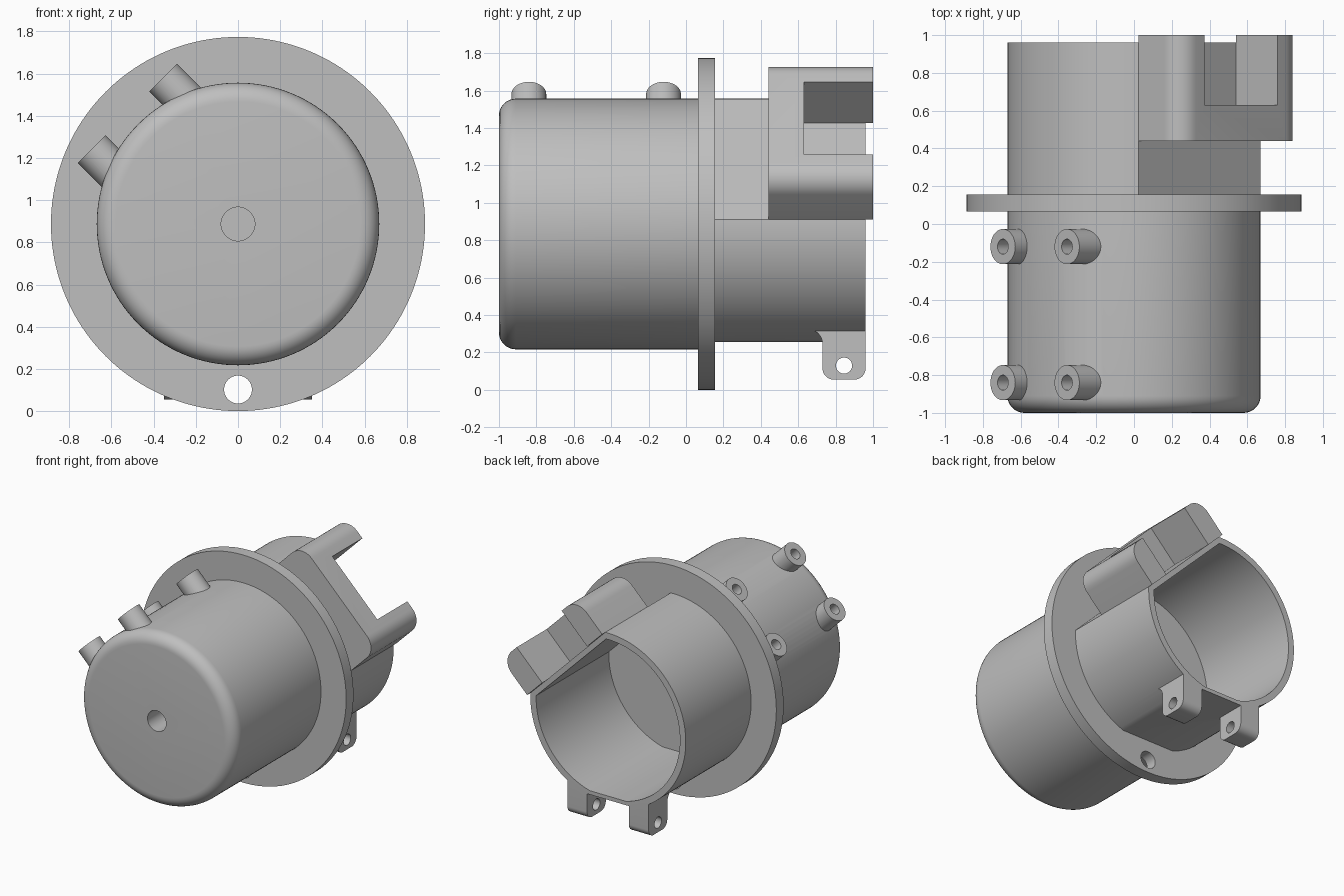
import bpy, bmesh, math
from mathutils import Vector, Matrix

if "Cube" in bpy.data.objects:
    bpy.data.objects.remove(bpy.data.objects["Cube"])

CZ = 0.887                      # height of the main axis
R, RI = 0.67, 0.62              # outer and inner housing radius
DIAG = Vector((1, 0, 1)).normalized()
SIDE = Vector((1, 0, -1)).normalized()
Y = Vector((0, 1, 0))

grey = bpy.data.materials.new("housing grey")
grey.use_nodes = True
grey.diffuse_color = (0.52, 0.52, 0.52, 1)
grey.node_tree.nodes["Principled BSDF"].inputs["Base Color"].default_value = grey.diffuse_color


def make(name, bm):
    bmesh.ops.recalc_face_normals(bm, faces=bm.faces)
    mesh = bpy.data.meshes.new(name)
    bm.to_mesh(mesh)
    bm.free()
    mesh.materials.append(grey)
    ob = bpy.data.objects.new(name, mesh)
    bpy.context.collection.objects.link(ob)
    return ob


def rod(name, start, end, radius, sides=128, flats=(), bevel=0):
    """Cylinder between two points; flats cut it, bevel rounds its start rim."""
    start, end = Vector(start), Vector(end)
    axis = end - start
    bm = bmesh.new()
    bmesh.ops.create_cone(bm, cap_ends=True, segments=sides, radius1=radius,
                          radius2=radius, depth=axis.length)
    if bevel:
        rim = [e for e in bm.edges if all(v.co.z < 0 for v in e.verts)]
        bmesh.ops.bevel(bm, geom=rim, offset=bevel, segments=8, profile=0.5, affect='EDGES')
    turn = axis.to_track_quat('Z', 'Y').to_matrix().to_4x4()
    bm.transform(Matrix.Translation((start + end) / 2) @ turn)
    for normal, dist in flats:
        bmesh.ops.bisect_plane(bm, geom=bm.verts[:] + bm.edges[:] + bm.faces[:],
                               plane_co=Vector((0, 0, CZ)) + normal * dist,
                               plane_no=normal, clear_outer=True)
        bmesh.ops.holes_fill(bm, edges=[e for e in bm.edges if e.is_boundary])
    return make(name, bm)


def along_y(name, x, z, y0, y1, radius, **kw):
    return rod(name, (x, y0, CZ + z), (x, y1, CZ + z), radius, **kw)


def prism(name, points, origin, a, b, sweep):
    """Extrude a 2D outline, laid out on axes a and b, along sweep."""
    bm = bmesh.new()
    face = bm.faces.new([bm.verts.new(origin + a * p + b * q) for p, q in points])
    ext = bmesh.ops.extrude_face_region(bm, geom=[face])
    bmesh.ops.translate(bm, vec=sweep, verts=[g for g in ext["geom"]
                                              if isinstance(g, bmesh.types.BMVert)])
    return make(name, bm)


def arc(cx, cy, r, a0, a1, n=10):
    angles = [math.radians(a0 + (a1 - a0) * i / n) for i in range(n + 1)]
    return [(cx + r * math.cos(t), cy + r * math.sin(t)) for t in angles]


def combine(ob, tools, operation='DIFFERENCE'):
    bpy.context.view_layer.objects.active = ob
    for tool in tools:
        mod = ob.modifiers.new("combine", 'BOOLEAN')
        mod.operation, mod.solver, mod.object = operation, 'EXACT', tool
        bpy.ops.object.modifier_apply(modifier=mod.name)
        bpy.data.objects.remove(tool)


def inner_cutter(y0, y1):
    return along_y("bore", 0, 0, y0, y1, RI,
                   flats=[(DIAG, 0.45), (Vector((0, 0, -1)), 0.6)])


# Front shell: rounded cup with four hose bosses
front_shell = along_y("front_shell", 0, 0, -1, 0.065, R, bevel=0.09)
out = Vector((-1, 0, 1)).normalized()
bosses, boss_holes = [], []
for y in (-0.84, -0.12):
    for side in (-0.24, 0.24):
        base = Vector((0, y, CZ)) + DIAG * side
        bosses.append(rod("boss", base + out * 0.45, base + out * 0.742, 0.093, sides=48))
        boss_holes.append(rod("boss_hole", base + out * 0.59, base + out * 0.8, 0.04, sides=32))
combine(front_shell, bosses, 'UNION')
combine(front_shell, [along_y("bore", 0, 0, -0.95, 0.2, RI),
                      along_y("shaft_hole", 0, 0, -1.1, -0.8, 0.08, sides=48)] + boss_holes)

# Flange: ring plate with large and small bolt holes
flange = along_y("flange", 0, 0, 0.065, 0.155, 0.887, sides=160)
holes = [inner_cutter(0, 0.3)]
for i in range(4):
    for offset, radius in ((0, 0.066), (22, 0.04)):
        t = math.radians(90 * i + offset)
        holes.append(along_y("bolt_hole", 0.785 * math.cos(t), 0.785 * math.sin(t),
                             0, 0.3, radius, sides=40))
combine(flange, holes)

# Rear shell: tube with two flats and a pair of hinge lugs underneath
rear_shell = along_y("rear_shell", 0, 0, 0.155, 0.96, R,
                     flats=[(DIAG, 0.49), (Vector((0, 0, -1)), 0.63)])
lug_outline = ([(0.65, 0.36)] + arc(0.65, 0.245, 0.08, 90, 0)
               + arc(0.79, 0.115, 0.06, 180, 270) + arc(0.9, 0.115, 0.06, 270, 360)
               + [(0.96, 0.36)])
lugs = [prism("lug", lug_outline, Vector((x, 0, 0)), Y, Vector((0, 0, 1)), Vector((0.17, 0, 0)))
        for x in (-0.35, 0.18)]
combine(rear_shell, lugs, 'UNION')
combine(rear_shell, [inner_cutter(0, 1.2),
                     rod("pin_hole", (-0.5, 0.845, 0.13), (0.5, 0.845, 0.13), 0.043, sides=40)])

# Fork bracket: rounded block on the diagonal flat, slotted into two arms
HALF, TOP, ROUND = 0.457, 0.8, 0.12
outline = ([(-HALF, 0.49), (HALF, 0.49)]
           + arc(HALF - ROUND, TOP - ROUND, ROUND, 0, 90)
           + arc(ROUND - HALF, TOP - ROUND, ROUND, 90, 180))
fork_bracket = prism("fork_bracket", outline, Vector((0, 0.44, CZ)), SIDE, DIAG, Y * 0.56)
slot = prism("slot", [(-0.274, 0.4), (0.274, 0.4), (0.274, 1), (-0.274, 1)],
             Vector((0, 0.63, CZ)), SIDE, DIAG, Y * 0.6)
cuts = [slot]
for u in (-0.365, 0.365):
    spot = SIDE * u + DIAG * 0.645
    cuts.append(along_y("screw_hole", spot.x, spot.z, 0.8, 1.1, 0.032, sides=32))
combine(fork_bracket, cuts)

# Smooth curved walls, keep machined edges crisp
bpy.ops.object.select_all(action='DESELECT')
for ob in (front_shell, flange, rear_shell, fork_bracket):
    ob.select_set(True)
bpy.context.view_layer.objects.active = front_shell
bpy.ops.object.shade_smooth_by_angle(angle=math.radians(30))
